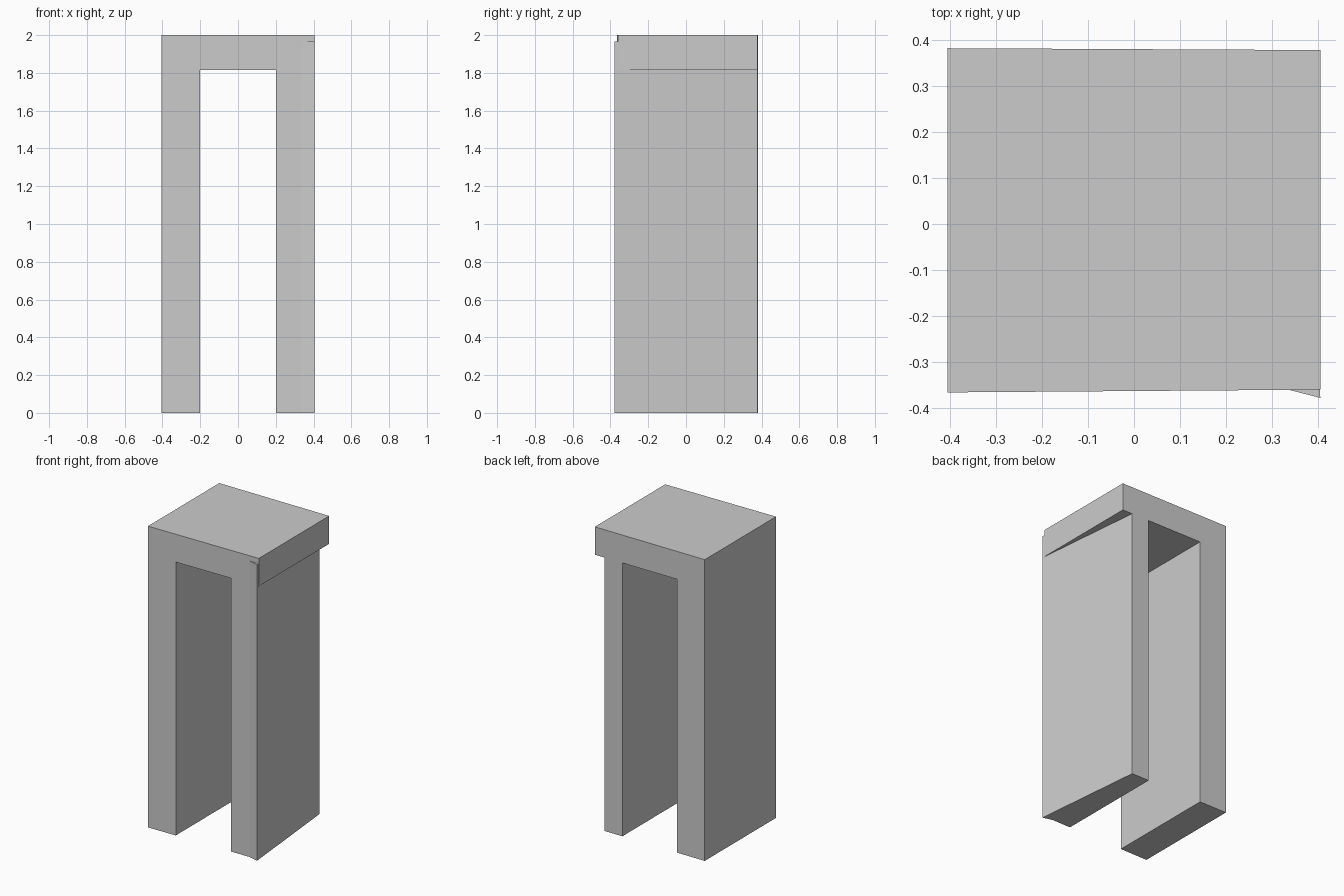
import bpy, bmesh

if "Cube" in bpy.data.objects:
    bpy.data.objects.remove(bpy.data.objects["Cube"])


def prism(name, plan, z0, z1):
    """Extrude a plan outline (x, y) from z0 to z1."""
    bm = bmesh.new()
    face = bm.faces.new([bm.verts.new((x, y, z0)) for x, y in plan])
    out = bmesh.ops.extrude_face_region(bm, geom=[face])
    verts = [v for v in out["geom"] if isinstance(v, bmesh.types.BMVert)]
    bmesh.ops.translate(bm, verts=verts, vec=(0, 0, z1 - z0))
    bmesh.ops.recalc_face_normals(bm, faces=bm.faces)
    mesh = bpy.data.meshes.new(name)
    bm.to_mesh(mesh)
    bm.free()
    obj = bpy.data.objects.new(name, mesh)
    bpy.context.collection.objects.link(obj)
    return obj


def combine(target, tool, operation):
    """Apply a boolean and remove the tool object."""
    mod = target.modifiers.new(operation.title(), "BOOLEAN")
    mod.operation = operation
    mod.solver = "EXACT"
    mod.object = tool
    bpy.context.view_layer.objects.active = target
    bpy.ops.object.modifier_apply(modifier=mod.name)
    bpy.data.objects.remove(tool)


# Slightly skewed block that becomes the top and both legs
frame = prism("arch_frame", [(-0.405, -0.366), (0.405, -0.36),
                             (0.405, 0.378), (-0.405, 0.382)], 0, 2)

# Small flare at the front outer corner of the right leg
flare = prism("corner_flare", [(0.335, -0.36), (0.405, -0.378),
                               (0.402, -0.33), (0.345, -0.33)], 0, 1.965)
combine(frame, flare, "UNION")

# Opening between the legs
opening = prism("opening_cutter", [(-0.202, -1), (0.202, -1),
                                   (0.202, 1), (-0.202, 1)], -0.5, 1.815)
combine(frame, opening, "DIFFERENCE")

# Taper the right leg's outer face towards the back, leaving the top overhanging
taper = prism("taper_cutter", [(0.4145, -0.476), (0.8, -0.476),
                               (0.8, 0.476), (0.3225, 0.476)], -0.5, 1.815)
combine(frame, taper, "DIFFERENCE")
